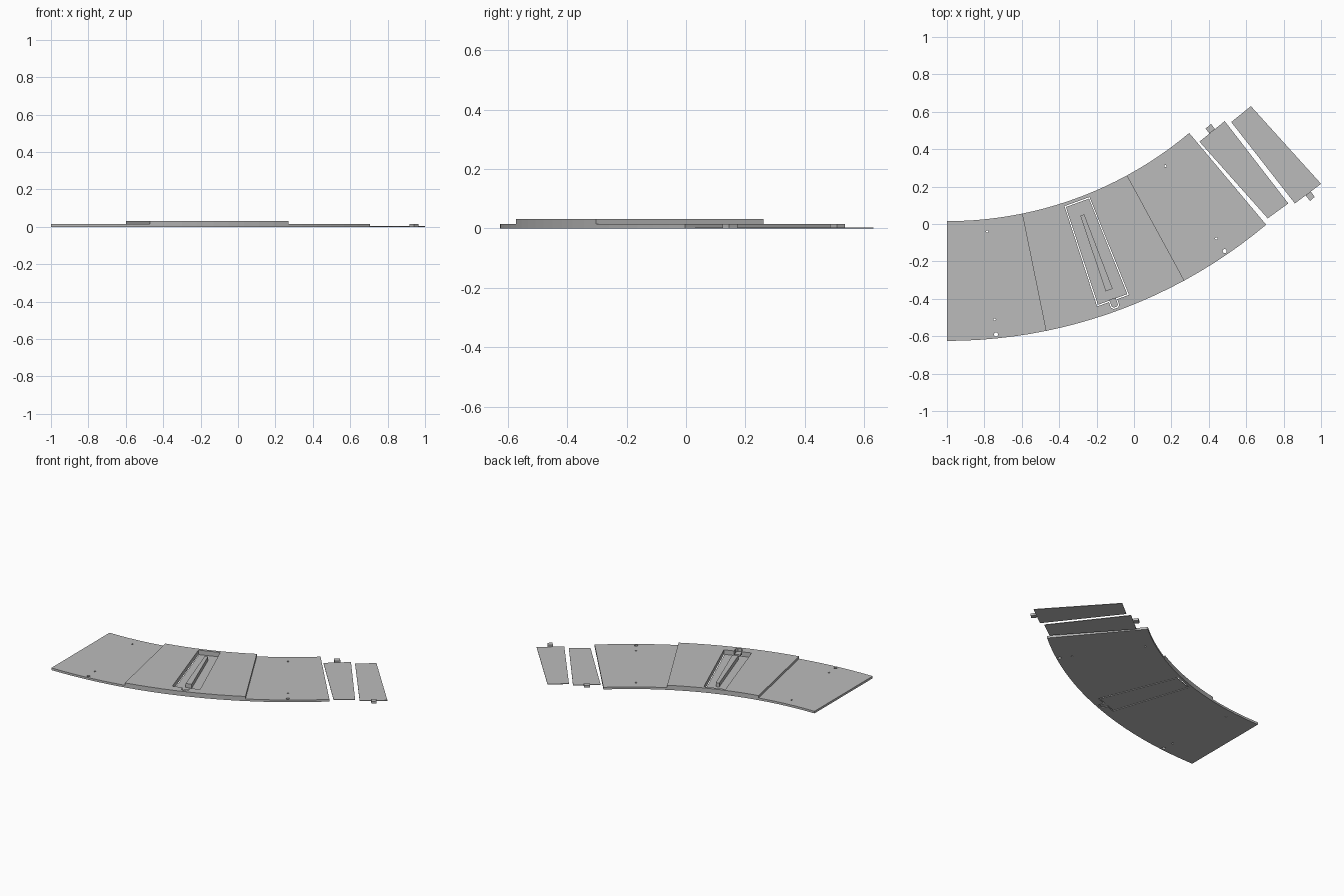
import bpy, bmesh
from math import sin, cos, radians, pi

if "Cube" in bpy.data.objects:
    bpy.data.objects.remove(bpy.data.objects["Cube"])

grey = bpy.data.materials.new("light grey")
grey.use_nodes = True
COLOUR = (0.5, 0.5, 0.5, 1)
grey.diffuse_color = COLOUR
grey.node_tree.nodes["Principled BSDF"].inputs["Base Color"].default_value = COLOUR

CX, CY = -1.0, 2.03          # centre of the curved track
INNER, OUTER = 2.015, 2.655
LOW, HIGH, THIN = 0.015, 0.032, 0.004


def polar(angle, radius):
    a = radians(angle)
    return (CX + radius * sin(a), CY - radius * cos(a))


def prism(name, outline, z0, z1):
    """Extrude a flat outline between two heights."""
    bm = bmesh.new()
    face = bm.faces.new([bm.verts.new((x, y, z0)) for x, y in outline])
    top = bmesh.ops.extrude_face_region(bm, geom=[face])["geom"]
    for v in top:
        if isinstance(v, bmesh.types.BMVert):
            v.co.z = z1
    bmesh.ops.recalc_face_normals(bm, faces=bm.faces)
    mesh = bpy.data.meshes.new(name)
    bm.to_mesh(mesh)
    bm.free()
    mesh.materials.append(grey)
    obj = bpy.data.objects.new(name, mesh)
    bpy.context.collection.objects.link(obj)
    return obj


def sector(a0, a1, r0, r1, steps=1):
    angles = [a0 + (a1 - a0) * i / steps for i in range(steps + 1)]
    return [polar(a, r1) for a in angles] + [polar(a, r0) for a in reversed(angles)]


def circle(x, y, r, n=16):
    return [(x + r * cos(2 * pi * i / n), y + r * sin(2 * pi * i / n)) for i in range(n)]


def tab_outline(angle, r0, r1, half):
    """Small tab with clipped outer corners, pointing away from the centre."""
    d = half / r1 * 180 / pi
    mid = r1 - half * 0.5
    return [polar(angle - d, r0), polar(angle - d, mid), polar(angle - d / 2, r1),
            polar(angle + d / 2, r1), polar(angle + d, mid), polar(angle + d, r0)]


def cut(target, outline):
    cutter = prism("cutter", outline, -0.1, 0.1)
    cutter.hide_render = True
    mod = target.modifiers.new("cut", "BOOLEAN")
    mod.operation = "DIFFERENCE"
    mod.solver = "EXACT"
    mod.object = cutter
    bpy.context.view_layer.objects.active = target
    bpy.ops.object.modifier_apply(modifier=mod.name)
    bpy.data.objects.remove(cutter)


# Curved body in three sections
left_part = prism("low_section_start", sector(0, 11.5, INNER, OUTER, 6), 0, LOW)
deck = prism("raised_section", sector(11.5, 28.55, INNER, OUTER, 9), 0, HIGH)
right_part = prism("low_section_end", sector(28.55, 40, INNER, OUTER, 6), 0, LOW)

# Pin holes in the low sections
for part, holes in (
        (left_part, ((-0.785, -0.04, 0.006), (-0.745, -0.51, 0.006), (-0.738, -0.59, 0.011))),
        (right_part, ((0.168, 0.31, 0.006), (0.44, -0.078, 0.006), (0.485, -0.145, 0.011)))):
    for x, y, r in holes:
        cut(part, circle(x, y, r))

# Pocket and tab notch through the raised section
cut(deck, sector(18, 22, 2.034, 2.598))
cut(deck, tab_outline(20, 2.59, 2.64, 0.024))

# Insert plate lying in the pocket, with its bar and tab
prism("insert_plate", sector(18.15, 21.85, 2.041, 2.591), 0, THIN)
prism("insert_bar", [polar(19.75, 2.11), polar(20.35, 2.11),
                     polar(20.45, 2.536), polar(19.55, 2.536)], THIN, HIGH)
prism("insert_tab", tab_outline(20, 2.585, 2.633, 0.018), 0, LOW)

# Two loose thin plates with their tabs
prism("loose_plate_near", [(0.35, 0.44), (0.715, 0.03), (0.825, 0.11), (0.485, 0.55)], 0, THIN)
prism("near_plate_tab", [(0.403, 0.484), (0.432, 0.508), (0.412, 0.535), (0.383, 0.51)], 0, LOW)
prism("loose_plate_far", [(0.52, 0.545), (0.86, 0.11), (1.0, 0.215), (0.625, 0.63)], 0, THIN)
prism("far_plate_tab", [(0.918, 0.152), (0.942, 0.123), (0.966, 0.145), (0.945, 0.174)], 0, LOW)
